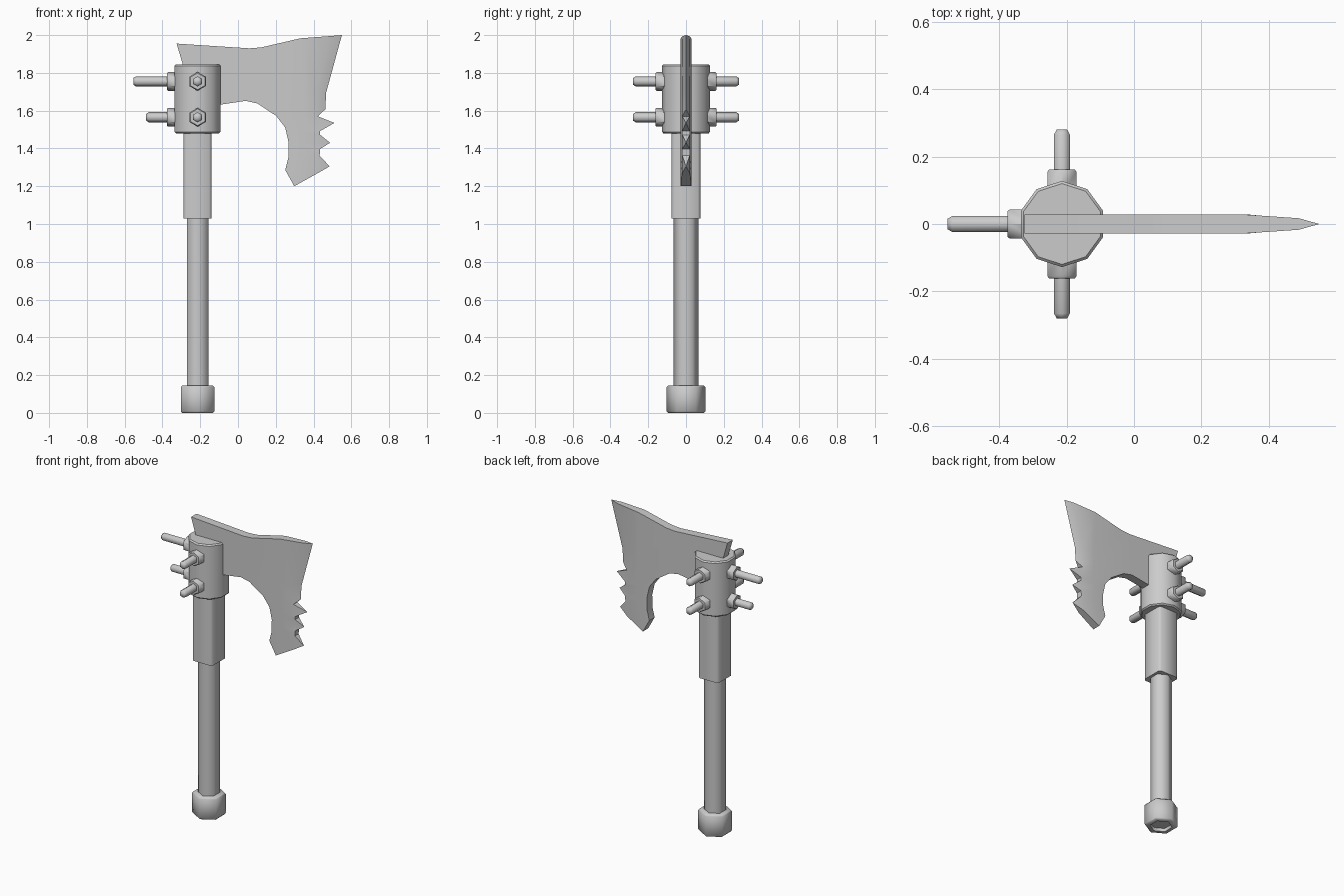
import bpy, bmesh, math
from mathutils import Matrix

if "Cube" in bpy.data.objects:
    bpy.data.objects.remove(bpy.data.objects["Cube"])

CX = -0.214  # handle axis


def finish(name, bm, angle):
    bmesh.ops.recalc_face_normals(bm, faces=bm.faces)
    me = bpy.data.meshes.new(name)
    bm.to_mesh(me)
    bm.free()
    ob = bpy.data.objects.new(name, me)
    bpy.context.collection.objects.link(ob)
    bpy.ops.object.select_all(action='DESELECT')
    ob.select_set(True)
    bpy.context.view_layer.objects.active = ob
    bpy.ops.object.shade_smooth_by_angle(angle=math.radians(angle))
    return ob


def rings(name, n, profile, z=0.0, turn=None, start=90, angle=62):
    """n-sided solid from (radius, height) rings; turn lays it on its side."""
    bm = bmesh.new()
    loops = []
    for r, h in profile:
        loops.append([bm.verts.new((r * math.cos(a), r * math.sin(a), h))
                      for a in (math.radians(start + 360 * k / n) for k in range(n))])
    for a, b in zip(loops, loops[1:]):
        for k in range(n):
            j = (k + 1) % n
            bm.faces.new((a[k], a[j], b[j], b[k]))
    bm.faces.new(loops[0])
    bm.faces.new(loops[-1])
    m = Matrix.Translation((CX, 0, z))
    if turn is not None:
        m = m @ Matrix.Rotation(math.radians(turn), 4, 'Z') @ Matrix.Rotation(math.pi / 2, 4, 'X')
    bm.transform(m)
    return finish(name, bm, angle)


# Handle: pommel with recessed base, shaft
rings("pommel", 6, [(.065, .02), (.068, 0), (.094, 0), (.102, .008), (.102, .137), (.094, .145)])
rings("shaft", 6, [(.066, .02), (.066, 1.5)])

# Square sleeve with chamfered corners
bm = bmesh.new()
bmesh.ops.create_cube(bm, size=1, matrix=Matrix.Translation((CX, 0, 1.26)) @ Matrix.Diagonal((.15, .153, .46, 1)))
bmesh.ops.bevel(bm, geom=[e for e in bm.edges if abs(e.verts[0].co.z - e.verts[1].co.z) > .1],
                offset=.014, segments=1, affect='EDGES')
finish("sleeve", bm, 50)

# Ten-sided socket
rings("socket", 10, [(.12, 1.48), (.128, 1.488), (.128, 1.837), (.12, 1.845)], angle=40)

# Nuts and studs on the front, back and rear side
for z, rear in ((1.755, .34), (1.565, .272)):
    for side, turn, length in (("front", 0, .28), ("back", 180, .28), ("rear", -90, rear)):
        rings(f"nut_{side}", 6, [(.05, .09), (.05, .155), (.044, .162)], z, turn, angle=50)
        rings(f"stud_{side}", 6, [(.027, .09), (.027, length - .014), (.018, length)], z, turn)

# Blade: full-thickness body, then a taper through a middle row to the edge
T = .028
spine = [(.298, 1.2), (.25, 1.286), (.267, 1.352), (.268, 1.432), (.25, 1.51), (.203, 1.572),
         (.103, 1.638), (.04, 1.652), (-.092, 1.632), (-.22, 1.60), (-.325, 1.955),
         (.06, 1.93), (.124, 1.935)]
edge = [(.55, 2.0, 0), (.467, 1.697, 0), (.462, 1.607, 0), (.422, 1.57, .02), (.51, 1.535, 0),
        (.435, 1.492, .02), (.435, 1.472, .02), (.488, 1.43, 0), (.435, 1.398, .02),
        (.432, 1.362, .02), (.485, 1.305, 0)]
mid = [(.49, 1.995, .017)] + [(.415, z, .021) for _, z, _ in edge[1:-1]] + [(.42, 1.268, .021)]
ridge = [(.33, 1.983, T)] + [(.34, z, T) for _, z, _ in edge[1:-1]] + [(.298, 1.2, T)]
spine = [(x, z, T) for x, z in spine]

bm = bmesh.new()
cache = {}


def vert(p, s):
    key = (p[0], round(s * p[2], 4) + 0.0, p[1])
    if key not in cache:
        cache[key] = bm.verts.new(key)
    return cache[key]


def face(vs):
    vs = list(dict.fromkeys(vs))
    if len(vs) > 2:
        bm.faces.new(vs)


for s in (1, -1):
    face([vert(p, s) for p in spine + ridge])
    for a, b in ((ridge, mid), (mid, edge)):
        for i in range(len(edge) - 1):
            face([vert(p, s) for p in (a[i], b[i], b[i + 1], a[i + 1])])
rim = spine + [ridge[0], mid[0]] + edge + [mid[-1]]
for p, q in zip(rim, rim[1:] + rim[:1]):
    face([vert(p, 1), vert(q, 1), vert(q, -1), vert(p, -1)])
finish("blade", bm, 30)
